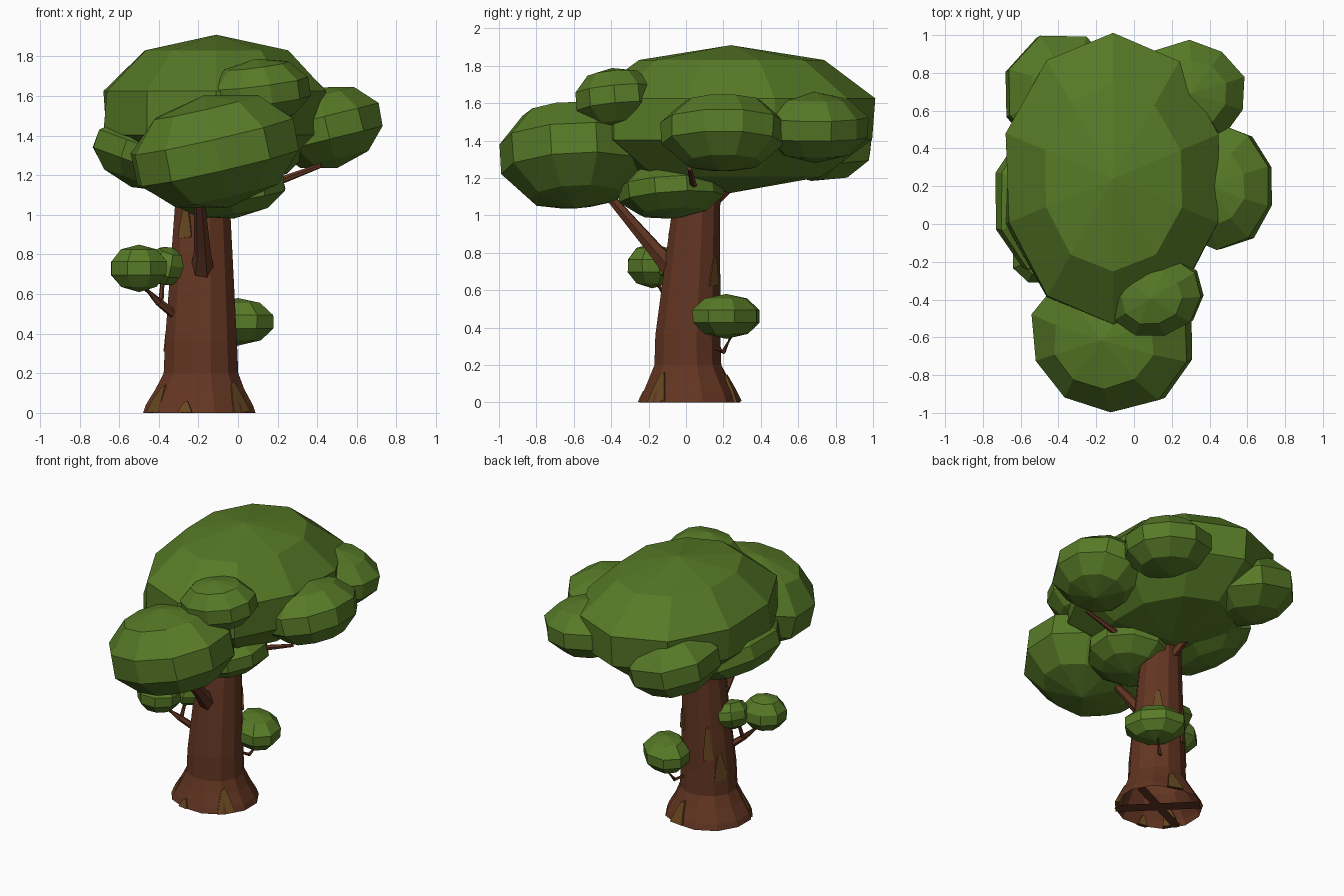
import bpy, bmesh, math, random
from mathutils import Vector, Euler

if "Cube" in bpy.data.objects:
    bpy.data.objects.remove(bpy.data.objects["Cube"])

random.seed(4)


def material(name, rgb):
    m = bpy.data.materials.new(name)
    m.diffuse_color = (*rgb, 1)
    m.use_nodes = True
    m.node_tree.nodes["Principled BSDF"].inputs["Base Color"].default_value = m.diffuse_color
    return m


LEAF = material("leaf_green", (0.095, 0.195, 0.02))
BARK = material("bark_brown", (0.125, 0.036, 0.016))
PATCH = material("bare_wood", (0.14, 0.065, 0.015))


def build(name, verts, faces, mat):
    me = bpy.data.meshes.new(name)
    me.from_pydata(verts, [], faces)
    bm = bmesh.new()
    bm.from_mesh(me)
    bmesh.ops.recalc_face_normals(bm, faces=bm.faces)
    bm.to_mesh(me)
    bm.free()
    me.materials.append(mat)
    ob = bpy.data.objects.new(name, me)
    bpy.context.collection.objects.link(ob)
    return ob


def skin(rings, bottom=True):
    """Quads between equal rings, with capped ends."""
    n = len(rings[0])
    verts = [v for r in rings for v in r]
    faces = [(k * n + i, k * n + (i + 1) % n, (k + 1) * n + (i + 1) % n, (k + 1) * n + i)
             for k in range(len(rings) - 1) for i in range(n)]
    faces.append(tuple(range(len(verts) - n, len(verts))))
    if bottom:
        faces.append(tuple(range(n)))
    return verts, faces


# Leaf clump: flattened faceted ball with a steep band round the middle
PROFILE = [(0.64, -0.78), (1, -0.28), (1, 0.28), (0.64, 0.8)]


def clump(name, centre, radii, tilt=(0, 0, 0), n=10, jitter=0.03):
    rot = Euler([math.radians(a) for a in tilt])
    local = [(0, 0, -1)]
    for r, z in PROFILE:
        for i in range(n):
            a = math.tau * (i + 0.5) / n
            k = r * (1 + random.uniform(-jitter, jitter))
            local.append((k * math.cos(a), k * math.sin(a), z))
    local.append((0, 0, 1))
    verts = []
    for p in local:
        v = Vector([p[j] * radii[j] for j in range(3)])
        v.rotate(rot)
        verts.append(v + Vector(centre))
    faces, last = [], len(verts) - 1
    for i in range(n):
        j = (i + 1) % n
        faces.append((0, 1 + j, 1 + i))
        faces.append((last, last - n + i, last - n + j))
        for k in range(3):
            b = 1 + k * n
            faces.append((b + i, b + j, b + n + j, b + n + i))
    build(name, verts, faces, LEAF)


# Crown
clump("crown_main", (-0.11, 0.24, 1.515), (0.59, 0.765, 0.395), n=10, jitter=0.02)
clump("crown_front", (-0.11, -0.6, 1.32), (0.435, 0.4, 0.29), (3, -13, 0))
clump("crown_upper_front", (0.11, -0.38, 1.62), (0.26, 0.22, 0.17), (3, -8, 15))
clump("crown_right", (0.45, 0.2, 1.44), (0.29, 0.33, 0.21), (0, -14, 0))
clump("crown_back_right", (0.29, 0.69, 1.47), (0.3, 0.28, 0.19), (0, 4, 0))
clump("crown_back_left", (-0.38, 0.69, 1.4), (0.32, 0.32, 0.22), (-5, 10, 0), n=8)
clump("crown_left", (-0.48, 0.12, 1.3), (0.27, 0.39, 0.17), (0, 20, 0), n=8)
clump("crown_low", (-0.04, -0.08, 1.13), (0.29, 0.28, 0.15), (4, -8, 0))

# Small clumps on the side twigs
clump("side_clump_left", (-0.5, -0.18, 0.73), (0.15, 0.14, 0.12), n=8)
clump("side_clump_left_small", (-0.36, -0.02, 0.74), (0.1, 0.13, 0.1), (10, 15, 0), n=7)
clump("side_clump_right", (0.0, 0.215, 0.46), (0.21, 0.155, 0.12), (0, 0, -45), n=8)

# Trunk: z, centre x, centre y, radius x, radius y
TRUNK = [(0, -0.193, 0.02, 0.292, 0.275), (0.04, -0.193, 0.02, 0.278, 0.26),
         (0.12, -0.19, 0.015, 0.23, 0.22), (0.2, -0.187, 0.01, 0.195, 0.185),
         (0.36, -0.187, 0.01, 0.188, 0.18), (1.0, -0.18, 0.052, 0.147, 0.135),
         (1.28, -0.18, 0.075, 0.125, 0.115)]
SIDES = 12


def trunk_point(a, z, grow=0.0):
    for lo, hi in zip(TRUNK, TRUNK[1:]):
        if z <= hi[0]:
            t = (z - lo[0]) / (hi[0] - lo[0])
            _, cx, cy, rx, ry = [p + (q - p) * t for p, q in zip(lo, hi)]
            return Vector((cx + (rx + grow) * math.cos(a), cy + (ry + grow) * math.sin(a), z))


wobble = [random.uniform(-0.01, 0.006) for _ in range(SIDES)]
build("trunk", *skin([[trunk_point(math.tau * (i + 0.5) / SIDES, row[0], wobble[i] if k < 3 else 0)
                       for i in range(SIDES)] for k, row in enumerate(TRUNK)], bottom=False), BARK)

# Two crossed strips under the hollow trunk
for name, ang, w in (("base_strip_long", 135, 0.045), ("base_strip_cross", 25, 0.03)):
    a = math.radians(ang)
    d, s = Vector((math.cos(a), math.sin(a), 0)) * 0.27, Vector((-math.sin(a), math.cos(a), 0)) * w
    c = Vector((-0.193, 0.02, 0.002))
    build(name, [c - d - s, c - d + s, c + d + s, c + d - s], [(0, 1, 2, 3)], BARK)


# Branches: tapered six-sided tubes along a path
def branch(name, path, r0, r1, n=6):
    pts = [Vector(p) for p in path]
    rings = []
    for i, p in enumerate(pts):
        d = (pts[min(i + 1, len(pts) - 1)] - pts[max(i - 1, 0)]).normalized()
        u = d.orthogonal().normalized()
        w = d.cross(u)
        r = r0 + (r1 - r0) * i / (len(pts) - 1)
        rings.append([p + r * (math.cos(math.tau * k / n) * u + math.sin(math.tau * k / n) * w)
                      for k in range(n)])
    build(name, *skin(rings), BARK)


branch("branch_front", [(-0.18, -0.06, 0.7), (-0.18, -0.16, 0.81), (-0.2, -0.46, 1.16)], 0.065, 0.022)
branch("branch_right", [(-0.1, 0.06, 1.05), (0.18, 0.04, 1.16), (0.42, 0.02, 1.25)], 0.03, 0.012)
branch("branch_back", [(-0.18, 0.1, 1.03), (-0.22, 0.24, 1.16), (-0.28, 0.42, 1.3)], 0.035, 0.018)
branch("twig_left", [(-0.3, -0.04, 0.48), (-0.4, -0.1, 0.56), (-0.5, -0.17, 0.66)], 0.025, 0.014)
branch("twig_left_small", [(-0.39, -0.09, 0.55), (-0.38, -0.05, 0.68)], 0.014, 0.01)
branch("twig_right", [(-0.12, 0.13, 0.31), (-0.05, 0.2, 0.27), (0.01, 0.25, 0.37)], 0.018, 0.01)


# Bare wood patches: thin plates wrapped on the trunk
def patch(name, angle, z0, z1, width):
    a, h = math.radians(angle), z1 - z0
    w = math.radians(width) / 2
    shape = [(-w, z0), (w, z0 + h * 0.05), (w * 0.7, z0 + h * 0.5),
             (w * 0.25, z1), (-w * 0.35, z0 + h * 0.9), (-w * 0.8, z0 + h * 0.4)]
    build(name, *skin([[trunk_point(a + da, z, g) for da, z in shape] for g in (-0.02, 0.006)]), PATCH)


for k, (ang, z0, z1, w) in enumerate([
        (235, 0.88, 1.06, 30), (215, 0.0, 0.14, 22), (255, 0.0, 0.06, 14), (318, 0.0, 0.16, 24),
        (75, 0.0, 0.15, 22), (150, 0.3, 0.5, 30), (125, 0.45, 0.7, 22), (50, 0.62, 0.78, 26)]):
    patch(f"bare_patch_{k + 1}", ang, z0, z1, w)
